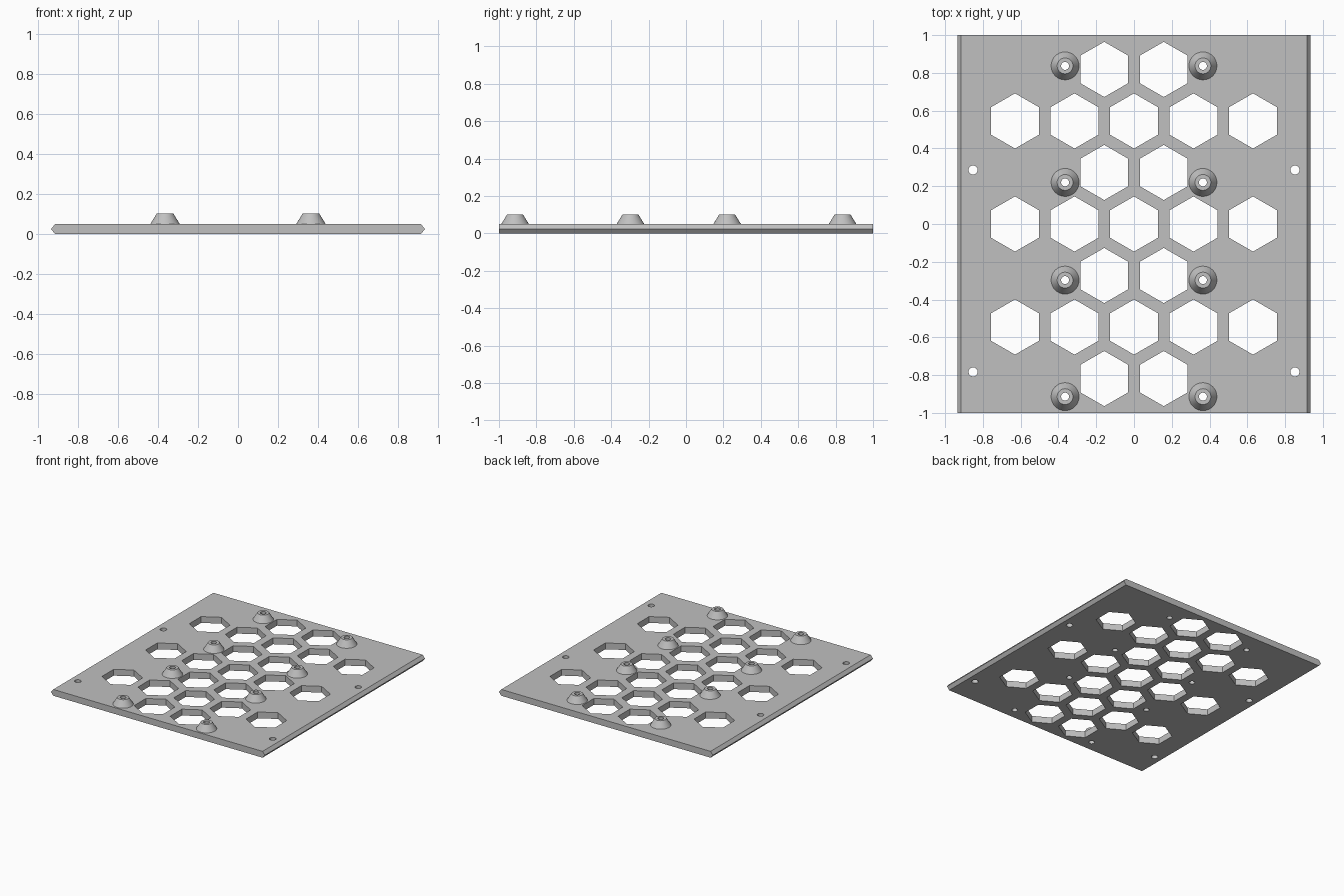
import bpy, bmesh, math

if "Cube" in bpy.data.objects:
    bpy.data.objects.remove(bpy.data.objects["Cube"], do_unlink=True)

THICK, TOP = 0.05, 0.102
PITCH, HEX_R = 0.315, 0.146
ROW = PITCH * math.sqrt(3) / 2
BOSS_R, BOSS_TOP_R, BORE_R = 0.074, 0.042, 0.021
BOSS_SPOTS = [(s * 0.365, y) for s in (-1, 1) for y in (0.837, 0.22, -0.297, -0.914)]
SCREW_SPOTS = [(s * 0.852, y) for s in (-1, 1) for y in (0.286, -0.783)]

grey = bpy.data.materials.new("plain_grey")
grey.use_nodes = True
GREY = (0.53, 0.53, 0.53, 1)
grey.diffuse_color = GREY
grey.node_tree.nodes["Principled BSDF"].inputs["Base Color"].default_value = GREY


def make_object(name, bm, mesh=None):
    if mesh is None:
        bmesh.ops.recalc_face_normals(bm, faces=bm.faces)
        mesh = bpy.data.meshes.new(name)
        bm.to_mesh(mesh)
        bm.free()
        mesh.materials.append(grey)
    obj = bpy.data.objects.new(name, mesh)
    bpy.context.collection.objects.link(obj)
    return obj


def activate(obj):
    bpy.ops.object.select_all(action="DESELECT")
    obj.select_set(True)
    bpy.context.view_layer.objects.active = obj


def ring(bm, x, y, z, radius, sides):
    # first corner points towards +y
    angles = [math.tau * i / sides for i in range(sides)]
    return [bm.verts.new((x + radius * math.sin(a), y + radius * math.cos(a), z)) for a in angles]


def bridge(bm, a, b):
    n = len(a)
    return [bm.faces.new((a[i], a[(i + 1) % n], b[(i + 1) % n], b[i])) for i in range(n)]


def add_prism(bm, x, y, radius, sides):
    low = ring(bm, x, y, -0.1, radius, sides)
    high = ring(bm, x, y, 0.2, radius, sides)
    bridge(bm, low, high)
    bm.faces.new(low)
    bm.faces.new(high)


# Plate with V-shaped left and right edges
bm = bmesh.new()
outline = [(-0.915, 0), (0.915, 0), (0.935, THICK / 2),
           (0.915, THICK), (-0.915, THICK), (-0.935, THICK / 2)]
front = [bm.verts.new((x, -1, z)) for x, z in outline]
back = [bm.verts.new((x, 1, z)) for x, z in outline]
bridge(bm, front, back)
bm.faces.new(front)
bm.faces.new(back)
plate = make_object("vent_plate", bm)

# Cutter: honeycomb openings, screw holes and boss bores
bm = bmesh.new()
for row in range(-3, 4):
    columns = (-0.5, 0.5) if row % 2 else (-2, -1, 0, 1, 2)
    for col in columns:
        add_prism(bm, col * PITCH, row * ROW, HEX_R, 6)
for x, y in SCREW_SPOTS:
    add_prism(bm, x, y, 0.024, 32)
for x, y in BOSS_SPOTS:
    add_prism(bm, x, y, BORE_R, 32)
cutter = make_object("hole_cutter", bm)
cutter.hide_render = True

cut = plate.modifiers.new("holes", "BOOLEAN")
cut.operation, cut.solver, cut.object = "DIFFERENCE", "EXACT", cutter
activate(plate)
bpy.ops.object.modifier_apply(modifier=cut.name)
bpy.data.objects.remove(cutter, do_unlink=True)
bpy.ops.object.shade_smooth_by_angle(angle=math.radians(30))

# Tapered bosses with a bore
bm = bmesh.new()
profile = [(BOSS_R, THICK), (BOSS_TOP_R, TOP), (BORE_R, TOP), (BORE_R, THICK)]
loops = [ring(bm, 0, 0, z, r, 32) for r, z in profile]
for a, b in zip(loops, loops[1:]):
    bridge(bm, b, a)
bmesh.ops.recalc_face_normals(bm, faces=bm.faces)
bm.normal_update()
# the outer cone must face outwards
if any(f.normal.z < -0.9 for f in bm.faces):
    bmesh.ops.reverse_faces(bm, faces=bm.faces)
mesh = bpy.data.meshes.new("mounting_boss")
bm.to_mesh(mesh)
bm.free()
mesh.materials.append(grey)
for i, (x, y) in enumerate(BOSS_SPOTS):
    boss = make_object(f"mounting_boss_{i + 1}", None, mesh)
    boss.location = (x, y, 0)
    if i == 0:
        activate(boss)
        bpy.ops.object.shade_smooth_by_angle(angle=math.radians(30))
